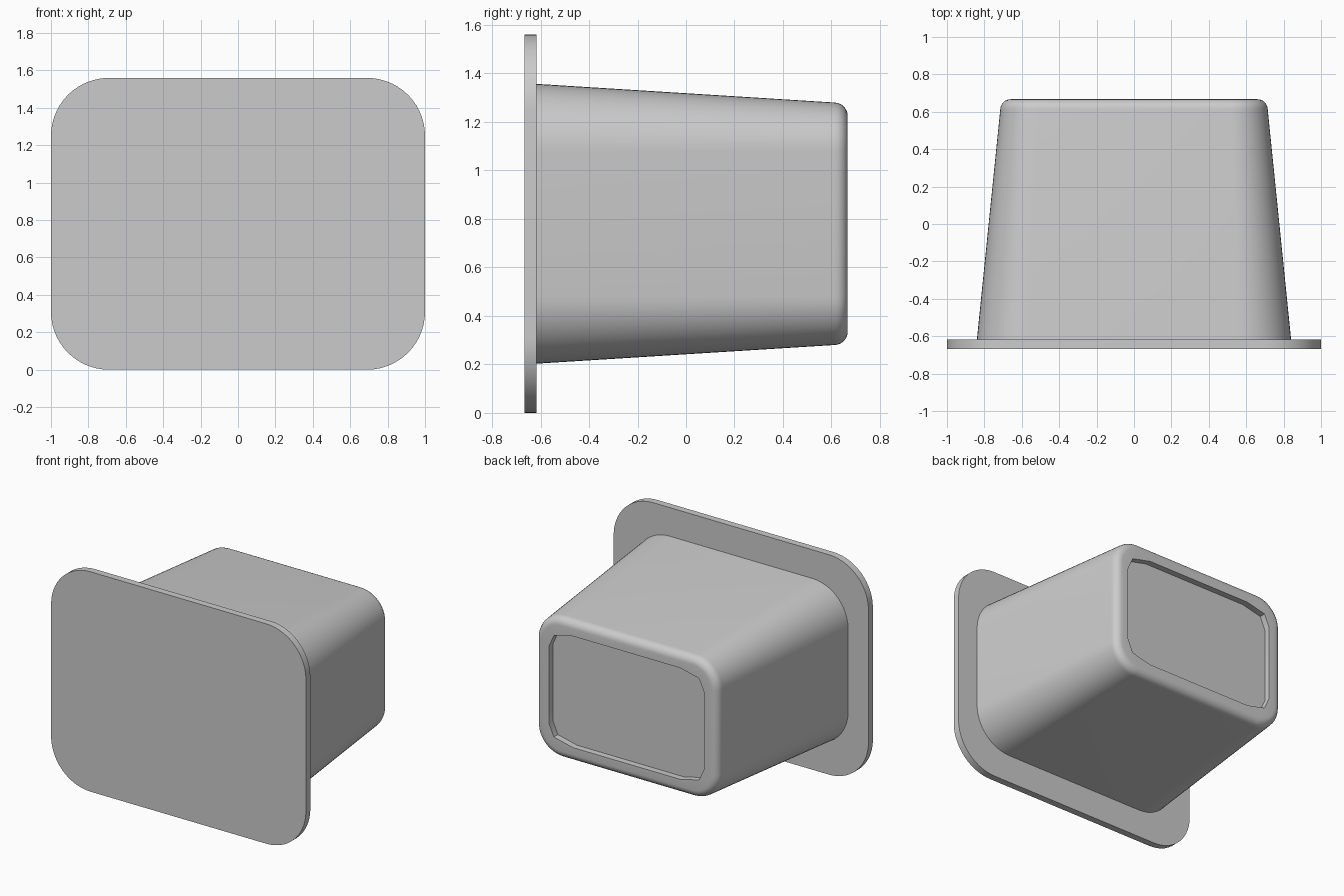
import bpy, bmesh, math

if "Cube" in bpy.data.objects:
    bpy.data.objects.remove(bpy.data.objects["Cube"])

ZC = 0.78  # height of the centre axis


def rounded_rect(hx, hz, r, segs, y):
    """Outline of a rounded rectangle in the xz plane at depth y."""
    pts = []
    for i, (sx, sz) in enumerate([(1, 1), (-1, 1), (-1, -1), (1, -1)]):
        for k in range(segs + 1):
            a = math.pi / 2 * (i + k / segs)
            pts.append((sx * (hx - r) + r * math.cos(a), y,
                        ZC + sz * (hz - r) + r * math.sin(a)))
    return pts


def add_ring(bm, pts):
    return [bm.verts.new(p) for p in pts]


def loft(bm, rings):
    for a, b in zip(rings, rings[1:]):
        n = len(a)
        for i in range(n):
            j = (i + 1) % n
            bm.faces.new((a[i], a[j], b[j], b[i]))


def loop_edges(bm, ring):
    return [bm.edges.get((ring[i - 1], ring[i])) for i in range(len(ring))]


def finish(bm, name):
    bmesh.ops.recalc_face_normals(bm, faces=bm.faces[:])
    mesh = bpy.data.meshes.new(name)
    bm.to_mesh(mesh)
    bm.free()
    obj = bpy.data.objects.new(name, mesh)
    bpy.context.collection.objects.link(obj)
    bpy.ops.object.select_all(action='DESELECT')
    obj.select_set(True)
    bpy.context.view_layer.objects.active = obj
    bpy.ops.object.shade_smooth_by_angle(angle=math.radians(30))
    return obj


# Flat front flange plate
bm = bmesh.new()
rings = [add_ring(bm, rounded_rect(1.0, 0.78, 0.31, 14, y)) for y in (-0.667, -0.617)]
loft(bm, rings)
for ring in rings:
    bm.faces.new(ring)
finish(bm, "front_flange")

# Tapered body with a rounded rear edge
bm = bmesh.new()
rings = [add_ring(bm, rounded_rect(0.84, 0.577, 0.28, 12, -0.617))]
edge = 0.055
for k in range(7):
    a = math.pi / 2 * k / 6
    inset = edge * (1 - math.cos(a))
    rings.append(add_ring(bm, rounded_rect(0.715 - inset, 0.50 - inset, 0.20 - inset,
                                           12, 0.612 + edge * math.sin(a))))
loft(bm, rings)

# Shallow rear recess with coarse faceted corners
corner = [(0.61, 0.27), (0.57, 0.36), (0.42, 0.395)]
half = corner + [(-x, z) for x, z in reversed(corner)]
outline = half + [(x, -z) for x, z in reversed(half)]
recess = [add_ring(bm, [(x, y, ZC + z) for x, z in outline]) for y in (0.667, 0.622)]
loft(bm, recess)
bm.faces.new(recess[1])
bmesh.ops.triangle_fill(bm, edges=loop_edges(bm, rings[-1]) + loop_edges(bm, recess[0]),
                        use_beauty=True)
finish(bm, "tapered_body")
